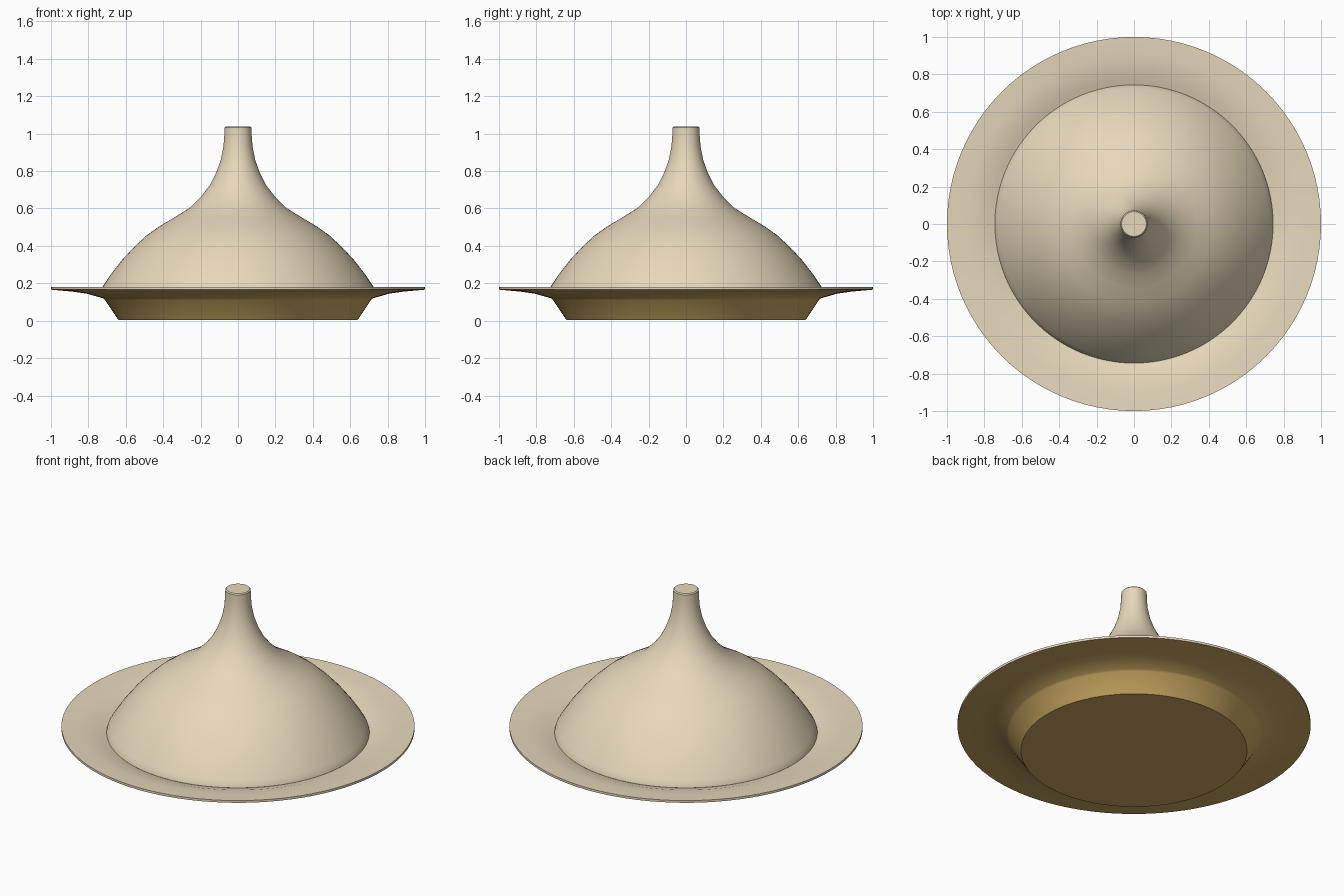
import bpy, bmesh, math

if "Cube" in bpy.data.objects:
    bpy.data.objects.remove(bpy.data.objects["Cube"])

SEGMENTS = 96


def material(name, rgb):
    m = bpy.data.materials.new(name)
    m.diffuse_color = (*rgb, 1.0)
    m.use_nodes = True
    m.node_tree.nodes["Principled BSDF"].inputs["Base Color"].default_value = m.diffuse_color
    return m


cream = material("cream_glaze", (0.80, 0.69, 0.50))
brown = material("brown_clay", (0.60, 0.40, 0.125))


def lathe(name, profile, mats, underside=0):
    """Spin a profile (r, z) about z; the first `underside` bands use the second material."""
    bm = bmesh.new()
    rings = []
    for r, z in profile:
        if r == 0:
            rings.append([bm.verts.new((0, 0, z))] * SEGMENTS)
        else:
            rings.append([bm.verts.new((r * math.cos(a), r * math.sin(a), z))
                          for a in (2 * math.pi * i / SEGMENTS for i in range(SEGMENTS))])
    for band, (lo, hi) in enumerate(zip(rings, rings[1:])):
        for i in range(SEGMENTS):
            j = (i + 1) % SEGMENTS
            face = bm.faces.new(dict.fromkeys((lo[i], lo[j], hi[j], hi[i])))
            face.material_index = 1 if band < underside else 0
    bmesh.ops.recalc_face_normals(bm, faces=bm.faces)
    mesh = bpy.data.meshes.new(name)
    bm.to_mesh(mesh)
    bm.free()
    for m in mats:
        mesh.materials.append(m)
    obj = bpy.data.objects.new(name, mesh)
    bpy.context.collection.objects.link(obj)
    bpy.ops.object.select_all(action='DESELECT')
    obj.select_set(True)
    bpy.context.view_layer.objects.active = obj
    bpy.ops.object.shade_smooth_by_angle(angle=math.radians(35))
    return obj


# Shallow dish: brown outside and underneath, cream glazed on top and rim
lathe("dish", [
    (0, 0.005), (0.64, 0.005), (0.648, 0.016), (0.712, 0.112), (0.722, 0.12),
    (0.81, 0.145), (0.88, 0.155), (1.0, 0.166),
    (1.0, 0.18), (0.9, 0.175), (0.83, 0.167), (0.77, 0.148), (0.70, 0.125),
    (0.64, 0.03), (0, 0.022)], [cream, brown], underside=7)

# Hollow domed lid sweeping up into a flat-topped stem
lathe("lid", [
    (0, 0.56), (0.30, 0.53), (0.58, 0.32), (0.69, 0.18), (0.71, 0.13),
    (0.735, 0.13), (0.744, 0.14), (0.74, 0.155), (0.725, 0.18), (0.68, 0.248),
    (0.62, 0.325), (0.56, 0.39), (0.49, 0.455), (0.42, 0.505), (0.34, 0.552),
    (0.26, 0.602), (0.20, 0.66), (0.15, 0.725), (0.117, 0.79), (0.092, 0.86),
    (0.078, 0.93), (0.073, 0.99), (0.072, 1.032), (0.066, 1.038), (0, 1.038)],
    [cream])
